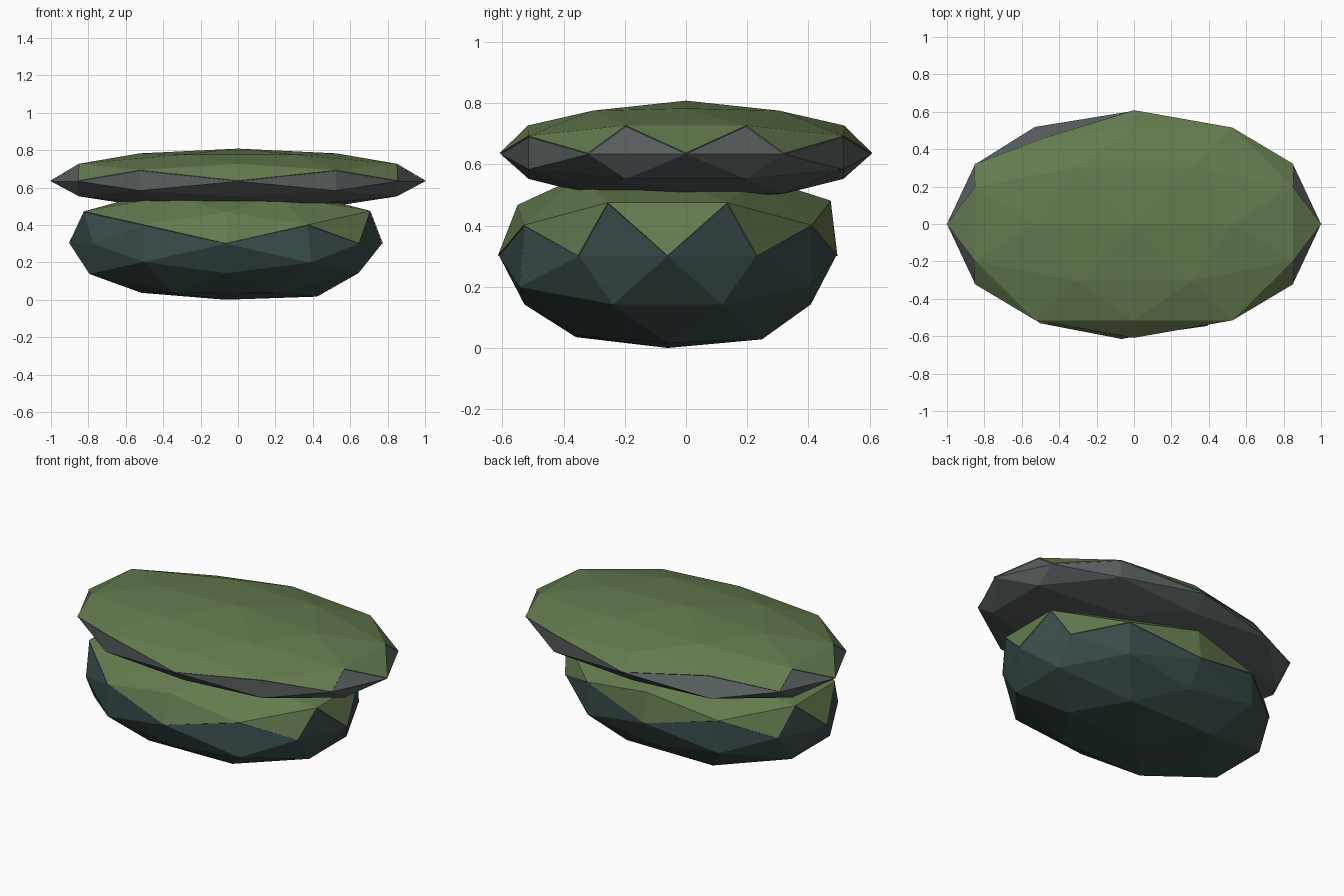
import bpy, bmesh
from mathutils import Vector

if "Cube" in bpy.data.objects:
    bpy.data.objects.remove(bpy.data.objects["Cube"])

G = (1 + 5 ** 0.5) / 2


def material(name, rgb):
    m = bpy.data.materials.new(name)
    m.diffuse_color = (*rgb, 1)
    m.use_nodes = True
    m.node_tree.nodes["Principled BSDF"].inputs["Base Color"].default_value = m.diffuse_color
    return m


def make_object(name, bm, mat):
    mesh = bpy.data.meshes.new(name)
    bm.to_mesh(mesh)
    bm.free()
    mesh.materials.append(mat)
    ob = bpy.data.objects.new(name, mesh)
    bpy.context.collection.objects.link(ob)
    return ob


def unit_ball():
    # icosahedron split once, with a two-fold axis pointing up
    bm = bmesh.new()
    for s in (-1, 1):
        for t in (-G, G):
            for p in ((t, s, 0), (0, t, s), (s, 0, t)):
                bm.verts.new(p)
    bmesh.ops.convex_hull(bm, input=bm.verts)
    bmesh.ops.subdivide_edges(bm, edges=bm.edges[:], cuts=1, use_grid_fill=True)
    for v in bm.verts:
        v.co.normalize()
    bmesh.ops.recalc_face_normals(bm, faces=bm.faces)
    return bm


def roughen(bm, bulge, tweaks, size, centre):
    # bulge the off-axis midpoints, with a few irregular corners
    for v in bm.verts:
        k = bulge if min(abs(c) for c in v.co) > 0.1 else 1
        for point, factor in tweaks:
            if (v.co - Vector(point)).length < 0.1:
                k = factor
        v.co = Vector([c * k * s + o for c, s, o in zip(v.co, size, centre)])
    bm.normal_update()


def mossy_stone(prefix, mat, moss, bulge, tweaks, size, centre, bare=()):
    bm = unit_ball()
    roughen(bm, bulge, tweaks, size, centre)
    make_object(prefix + "_stone", bm, mat)

    # moss cap: the upward faces, lifted slightly off the stone
    bm = unit_ball()
    off = [f for f in bm.faces
           if f.calc_center_median().z < 0.19
           or any((f.calc_center_median() - Vector(b)).length < 0.15 for b in bare)]
    roughen(bm, bulge, tweaks, size, centre)
    bmesh.ops.delete(bm, geom=off, context='FACES')
    bm.normal_update()
    for v in bm.verts:
        v.co += v.normal * 0.005
    cap = make_object(prefix + "_moss", bm, moss)
    sol = cap.modifiers.new("thickness", 'SOLIDIFY')
    sol.thickness = 0.004
    sol.offset = -1


moss = material("moss", (0.127, 0.195, 0.076))
pale = material("upper_stone", (0.095, 0.115, 0.112))
dark = material("lower_stone", (0.042, 0.075, 0.072))

mossy_stone("lower", dark, moss, 1.05,
            [((-.81, -.31, .5), 1.12), ((-.81, .31, .5), 1.12),
             ((.81, .31, .5), 1.14), ((.81, -.31, .5), 1.14),
             ((0, .85, .53), 1.13), ((0, -.85, .53), 1.04),
             ((-.81, .31, -.5), 1.08), ((-.81, -.31, -.5), 1.08),
             ((.53, 0, -.85), 1.11), ((-.53, 0, -.85), 1.03),
             ((-.31, -.5, -.81), 1.09), ((.31, -.5, -.81), 1.07),
             ((-.31, .5, -.81), 1.12), ((.31, .5, -.81), 1.12),
             ((.5, -.81, -.31), 1.09)],
            (0.835, 0.55, 0.3), (-0.065, -0.06, 0.3),
            bare=[(-.72, -.55, .27), (0, .87, .21)])

mossy_stone("upper", pale, moss, 1.05,
            [((-.5, .81, .31), 0.94), ((-.5, .81, -.31), 1.06),
             ((-.31, .5, .81), 1.0), ((.31, .5, .81), 1.0),
             ((-.31, -.5, .81), 1.0), ((.31, -.5, .81), 1.0)],
            (1.0, 0.605, 0.17), (0, 0, 0.633))

# flatten the underside of the upper stone a little
for v in bpy.data.objects["upper_stone"].data.vertices:
    if v.co.z < 0.63:
        v.co.z = 0.633 + (v.co.z - 0.633) * 0.9
for v in bpy.data.objects["lower_stone"].data.vertices:
    v.co.z = max(v.co.z, 0)
